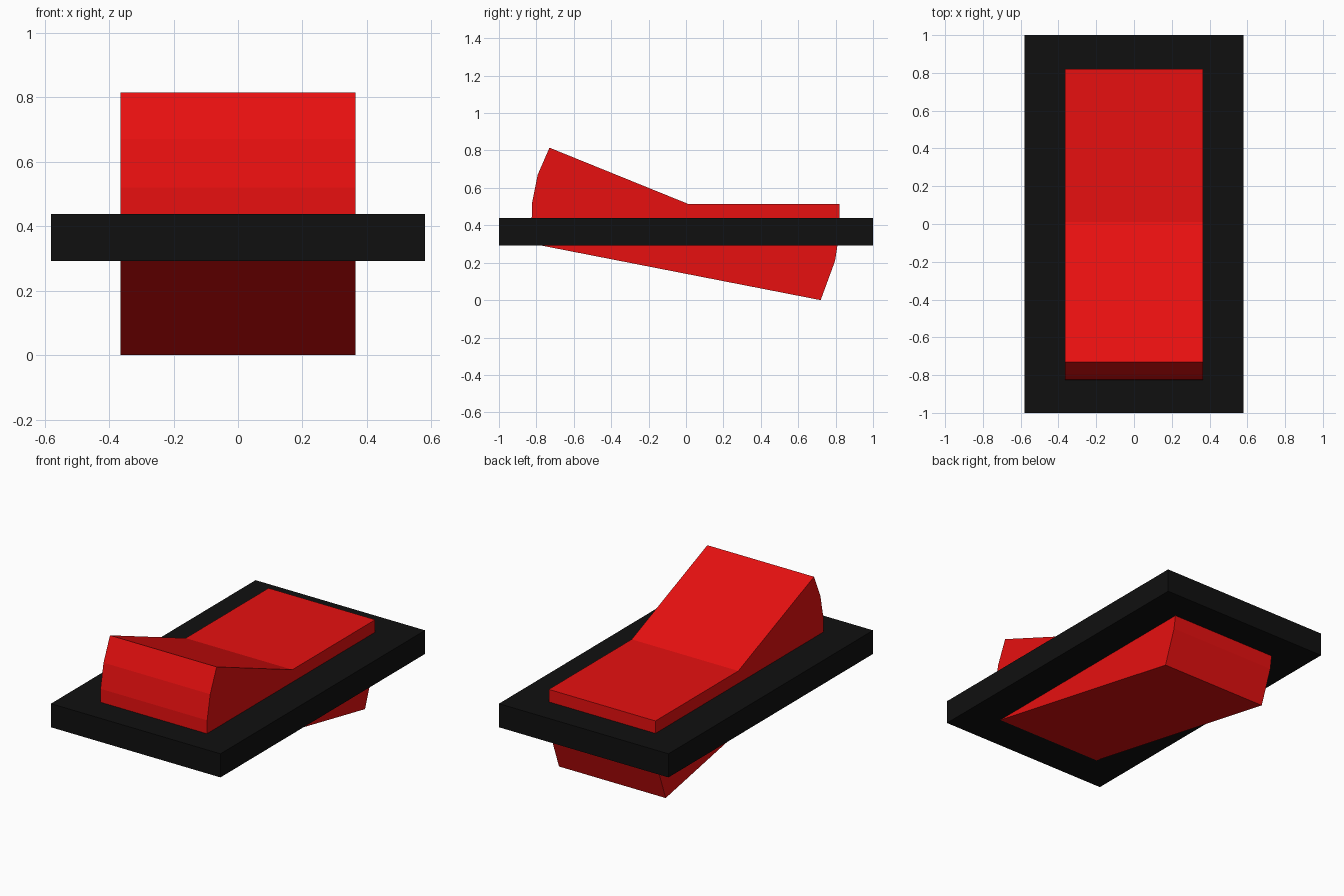
import bpy
import bmesh

cube = bpy.data.objects.get("Cube")
if cube:
    bpy.data.objects.remove(cube, do_unlink=True)


def make_material(name, color):
    mat = bpy.data.materials.new(name)
    mat.use_nodes = True
    mat.diffuse_color = color
    mat.node_tree.nodes["Principled BSDF"].inputs["Base Color"].default_value = color
    return mat


def extrude_profile(name, profile, half_width, mat):
    """Sweep a closed (y, z) outline across x, centred on x = 0."""
    bm = bmesh.new()
    face = bm.faces.new([bm.verts.new((-half_width, y, z)) for y, z in profile])
    swept = bmesh.ops.extrude_face_region(bm, geom=[face])["geom"]
    verts = [v for v in swept if isinstance(v, bmesh.types.BMVert)]
    bmesh.ops.translate(bm, verts=verts, vec=(2 * half_width, 0, 0))
    bmesh.ops.recalc_face_normals(bm, faces=bm.faces)
    mesh = bpy.data.meshes.new(name)
    bm.to_mesh(mesh)
    bm.free()
    mesh.materials.append(mat)
    obj = bpy.data.objects.new(name, mesh)
    bpy.context.scene.collection.objects.link(obj)
    return obj


red = make_material("switch red", (0.8, 0.005, 0.005, 1))
black = make_material("plate black", (0.005, 0.005, 0.005, 1))

# Flat mounting plate
extrude_profile("mounting_plate",
                [(-1, 0.292), (1, 0.292), (1, 0.438), (-1, 0.438)], 0.58, black)

# Tilted rocker: raised front half, level back half, faceted curved ends
extrude_profile("rocker",
                [(-0.73, 0.815), (0.01, 0.515), (0.82, 0.515), (0.82, 0.36),
                 (0.797, 0.21), (0.72, 0), (-0.8, 0.297),
                 (-0.825, 0.43), (-0.823, 0.52), (-0.793, 0.67)], 0.365, red)
